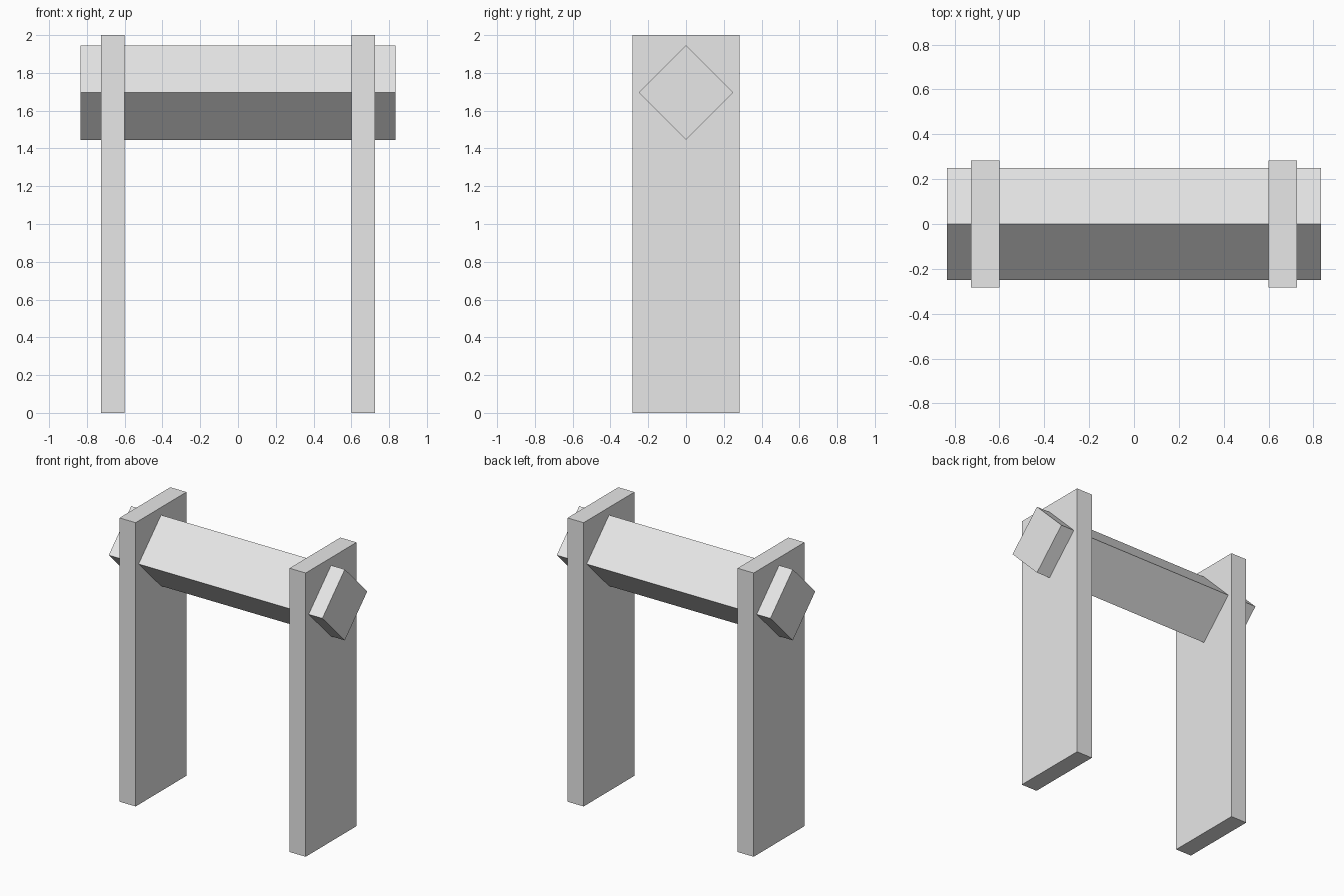
import bpy
from math import radians, sqrt

cube = bpy.data.objects.get("Cube")
if cube:
    bpy.data.objects.remove(cube, do_unlink=True)

# Single plain grey for every part
GREY = (0.8, 0.8, 0.8, 1.0)
grey = bpy.data.materials.new("plain_grey")
grey.use_nodes = True
grey.diffuse_color = GREY
for node in grey.node_tree.nodes:
    if node.type == 'BSDF_PRINCIPLED':
        node.inputs["Base Color"].default_value = GREY


def box(name, size, location, tilt=0.0):
    """Flat-faced box, optionally tilted about the x axis."""
    bpy.ops.mesh.primitive_cube_add(size=1, location=location,
                                    rotation=(tilt, 0, 0))
    obj = bpy.context.object
    obj.name = name
    obj.scale = size
    obj.data.materials.append(grey)
    return obj


# Upright planks
for side, name in ((1, "left_upright"), (-1, "right_upright")):
    box(name, (0.126, 0.566, 2.0), (side * 0.663, 0, 1.0))

# Square crossbar set on its edge, passing through both planks
edge = 0.25 * sqrt(2)
box("crossbar", (1.666, edge, edge), (0, 0, 1.696), radians(45))
